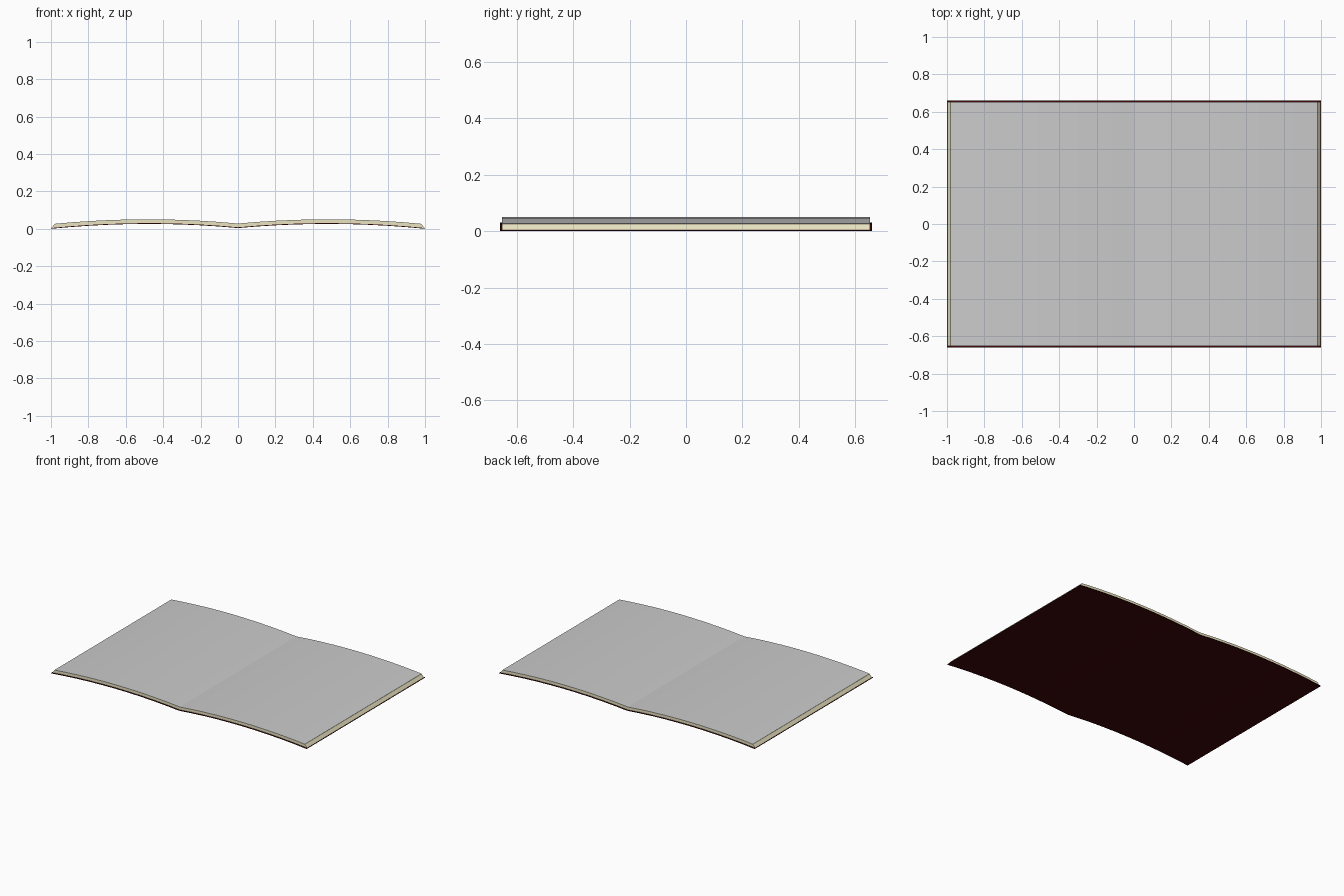
import bpy
import bmesh

if "Cube" in bpy.data.objects:
    bpy.data.objects.remove(bpy.data.objects["Cube"])

SEG = 10  # segments across each half of the book


def material(name, color):
    mat = bpy.data.materials.new(name)
    mat.diffuse_color = color
    mat.use_nodes = True
    mat.node_tree.nodes["Principled BSDF"].inputs["Base Color"].default_value = mat.diffuse_color
    return mat


def arch(half_width, edge_z, peak_z, spine_z):
    """Double-arched curve, from the left edge over the spine to the right edge."""
    half = []
    for i in range(SEG + 1):
        t = i / SEG
        base = spine_z + (edge_z - spine_z) * t
        rise = peak_z - (spine_z + edge_z) / 2
        half.append((half_width * t, base + rise * 4 * t * (1 - t)))
    return [(-x, z) for x, z in reversed(half[1:])] + half


def slab(name, lower, upper, depth, mat=None):
    """Closed solid between two curves, spanning +-depth in y."""
    bm = bmesh.new()
    rings = []
    for (xl, zl), (xu, zu) in zip(lower, upper):
        corners = ((xl, -depth, zl), (xl, depth, zl), (xu, depth, zu), (xu, -depth, zu))
        rings.append([bm.verts.new(c) for c in corners])
    for a, b in zip(rings, rings[1:]):
        for k in range(4):
            n = (k + 1) % 4
            bm.faces.new((a[k], a[n], b[n], b[k]))
    bm.faces.new(rings[0])
    bm.faces.new(rings[-1])
    bmesh.ops.recalc_face_normals(bm, faces=bm.faces[:])
    mesh = bpy.data.meshes.new(name)
    bm.to_mesh(mesh)
    bm.free()
    obj = bpy.data.objects.new(name, mesh)
    bpy.context.collection.objects.link(obj)
    if mat:
        mesh.materials.append(mat)
    bpy.ops.object.select_all(action='DESELECT')
    obj.select_set(True)
    bpy.context.view_layer.objects.active = obj
    bpy.ops.object.shade_smooth_by_angle(angle=0.12)
    return obj


red = material("cover_red", (0.05, 0.002, 0.003, 1))
cream = material("paper_cream", (0.82, 0.77, 0.53, 1))

# Curves from bottom to top
cover_bottom = arch(1.0, 0.0, 0.026, 0.004)
cover_top = arch(1.0, 0.004, 0.030, 0.008)
pages_top = arch(0.98, 0.0255, 0.0495, 0.027)
sheet_top = arch(0.98, 0.0265, 0.0505, 0.028)

# Thin cover, slightly deeper than the pages
slab("cover", cover_bottom, cover_top, 0.66, red)

# Page block with slanted outer edges
slab("page_block", [(x * 0.998, z) for x, z in cover_top], pages_top, 0.653, cream)

# Open top pages
slab("top_pages", pages_top, sheet_top, 0.653)
